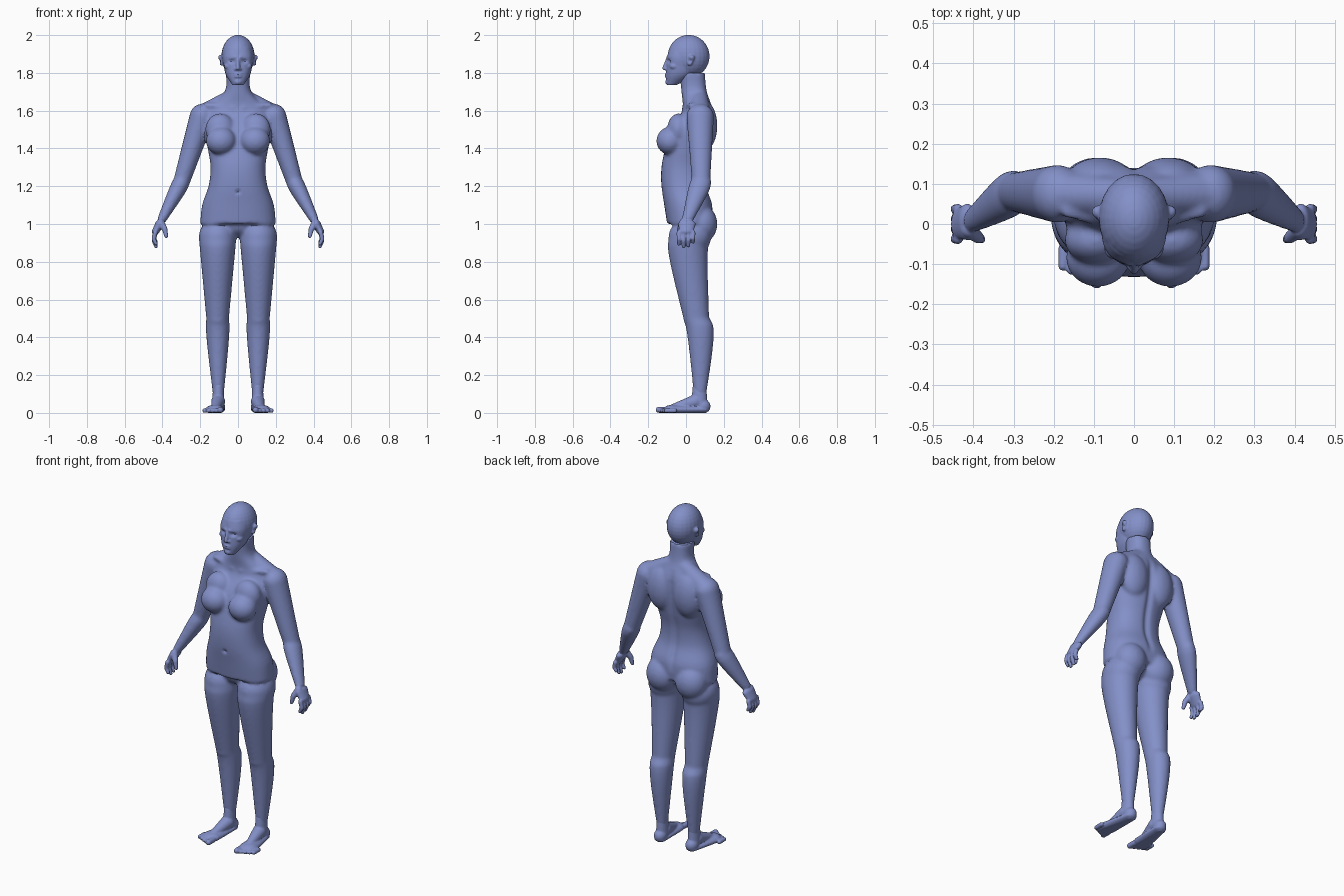
import bpy, bmesh
from math import sin, cos, pi, exp, sqrt
from mathutils import Vector, Matrix

cube = bpy.data.objects.get("Cube")
if cube:
    bpy.data.objects.remove(cube)

skin = bpy.data.materials.new("periwinkle skin")
skin.use_nodes = True
skin.diffuse_color = (.23, .28, .58, 1)
skin.node_tree.nodes["Principled BSDF"].inputs["Base Color"].default_value = skin.diffuse_color

RIGHTWARD, FORWARD, UP = Matrix.Identity(3)


def tube(bm, slices, sides=28, power=2):
    """Closed tube through slices given as (centre, across, along)."""
    rings = []
    for centre, across, along in slices:
        ring = []
        for k in range(sides):
            c, s = cos(2 * pi * k / sides), sin(2 * pi * k / sides)
            fit = (abs(c) ** power + abs(s) ** power) ** (-1 / power)
            ring.append(bm.verts.new(centre + across * (c * fit) + along * (s * fit)))
        rings.append(ring)
    for lower, upper in zip(rings, rings[1:]):
        for k in range(sides):
            bm.faces.new((lower[k - 1], lower[k], upper[k], upper[k - 1]))
    bm.faces.new(rings[0])
    bm.faces.new(rings[-1])


def profile(bm, bottom, step, widths, fronts, backs):
    """Level slices at even heights, eased between the given profiles."""
    keys = [Vector((bottom + step * i, *key)) for i, key in enumerate(zip(widths, fronts, backs))]
    slices = []
    for i, (a, b) in enumerate(zip(keys, keys[1:])):
        leave = (b - keys[max(i - 1, 0)]) / 2
        arrive = (keys[min(i + 2, len(keys) - 1)] - a) / 2
        for t in (0, .25, .5, .75, 1):
            ease = t * t * (3 - 2 * t)
            key = a.lerp(b, ease) + leave * t * (1 - t) ** 2 - arrive * t * t * (1 - t)
            z, width, front, back = key
            if t < 1 or b is keys[-1]:
                slices.append((Vector((0, (front + back) / 2, z)),
                               RIGHTWARD * width, FORWARD * (back - front) / 2))
    tube(bm, slices, sides=40, power=2.3)


def ball(bm, centre, radii):
    place = Matrix.Translation(centre) @ Matrix.Diagonal((*radii, 1))
    bmesh.ops.create_uvsphere(bm, u_segments=24, v_segments=16, radius=1, matrix=place)


def limb(bm, start, end, thick, thin, depth=1, bulge=0, bow=0):
    """Round-ended taper; depth flattens it, bulge swells it, bow bends it along y."""
    start, end = Vector(start), Vector(end)
    path = end - start
    ref = UP if abs(path.y) > abs(path.z) else FORWARD
    along = (ref - path * path.dot(ref) / path.length_squared).normalized()
    across = along.cross(path).normalized()
    slices = []
    steps = 12
    for i in range(steps + 1):
        t = i / steps
        swell = sin(pi * sqrt(t))
        r = thick + (thin - thick) * t + bulge * swell
        slices.append((start.lerp(end, t) + FORWARD * bow * swell, across * r, along * r * depth))
    tube(bm, slices)
    for centre, r in ((start, thick), (end, thin)):
        ball(bm, centre, (Vector((1, 1, 1)) + ref * (depth - 1)) * r)


def mirror(bm):
    """Add the right-hand twin of everything built so far."""
    twin = bmesh.ops.duplicate(bm, geom=bm.verts[:] + bm.edges[:] + bm.faces[:])
    for item in twin["geom"]:
        if isinstance(item, bmesh.types.BMVert):
            item.co.x *= -1


def finish(bm, name, voxel, smoothing, detail=None):
    """Fuse the overlapping forms into one skin, then press in details."""
    bmesh.ops.recalc_face_normals(bm, faces=bm.faces)
    mesh = bpy.data.meshes.new(name)
    bm.to_mesh(mesh)
    bm.free()
    part = bpy.data.objects.new(name, mesh)
    bpy.context.collection.objects.link(part)
    bpy.context.view_layer.objects.active = part
    part.select_set(True)
    fuse = part.modifiers.new("fuse", 'REMESH')
    fuse.mode, fuse.voxel_size = 'VOXEL', voxel
    soften = part.modifiers.new("soften", 'SMOOTH')
    soften.iterations = smoothing
    for modifier in ("fuse", "soften"):
        bpy.ops.object.modifier_apply(modifier=modifier)
    for vertex in part.data.vertices:
        if detail:
            detail(vertex.co)
        vertex.co.z = max(vertex.co.z, 0)
    part.data.materials.clear()
    part.data.materials.append(skin)
    bpy.ops.object.shade_smooth_by_angle()
    part.select_set(False)


def finish_pair(bm, name, voxel, smoothing):
    """Finish a left part and its mirrored right twin."""
    twin = bm.copy()
    bmesh.ops.scale(twin, vec=(-1, 1, 1), verts=twin.verts)
    finish(bm, "left_" + name, voxel, smoothing)
    finish(twin, "right_" + name, voxel, smoothing)


def dent(x, z, size):
    return exp(-(x * x + z * z) / size ** 2)


# Joints of the left side
shoulder, elbow, wrist = (.19, .075, 1.57), (.3, .08, 1.22), (.4, .01, 1.03)
hip, knee, ankle = (.108, .02, .93), (.108, .055, .5), (.104, .074, .08)

# Body: limbs and paired muscle forms, then the trunk
bm = bmesh.new()
limb(bm, shoulder, elbow, thick=.066, thin=.044, depth=1.1)
limb(bm, elbow, wrist, thick=.044, thin=.025, depth=1.25, bulge=.004)
limb(bm, hip, knee, thick=.1, thin=.06, depth=1.13, bow=-.015)
limb(bm, knee, ankle, thick=.06, thin=.027, depth=1.15, bulge=.008, bow=.018)
ball(bm, centre=(.095, .083, 1), radii=(.092, .083, .1))      # buttock
ball(bm, centre=(.09, -.084, 1.44), radii=(.08, .073, .074))  # breast
ball(bm, centre=(.095, -.04, 1.5), radii=(.078, .06, .085))   # upper chest
ball(bm, centre=(.085, .1, 1.52), radii=(.09, .066, .13))     # shoulder blade
limb(bm, (.04, .07, 1.665), shoulder, thick=.045, thin=.06)   # trapezius
limb(bm, (.025, -.01, 1.615), (.17, .03, 1.63), thick=.013, thin=.013)  # collar bone
mirror(bm)
ball(bm, centre=(0, .02, 1), radii=(.15, .09, .07))           # pelvis
profile(bm, bottom=1, step=.1,
        widths=(.2, .19, .156, .145, .16, .175, .16, .07, .064),
        fronts=(-.1, -.115, -.13, -.13, -.11, -.08, -.02, -.024, -.035),
        backs=(.135, .14, .108, .108, .13, .145, .145, .11, .1))


def body_details(p):
    if p.y > .05:       # spine groove
        fade = min(1, (p.z - 1.05) * 12, (1.66 - p.z) * 12)
        p.y -= .012 * dent(p.x, 0, .018) * max(fade, 0)
    elif p.y < 0:       # navel
        p.y += .012 * dent(p.x, p.z - 1.17, .01)


finish(bm, "body", voxel=.009, smoothing=6, detail=body_details)

# Head: paired features, then skull, face, nose and lips
bm = bmesh.new()
limb(bm, (.012, -.096, 1.882), (.055, -.073, 1.886), thick=.009, thin=.008)  # brow
ball(bm, centre=(.011, -.104, 1.82), radii=(.009, .01, .008))     # nostril
ball(bm, centre=(.052, -.062, 1.835), radii=(.022, .025, .018))   # cheekbone
limb(bm, (.09, .03, 1.88), (.086, .02, 1.85), thick=.016, thin=.012)  # ear
mirror(bm)
ball(bm, centre=(0, .014, 1.888), radii=(.088, .111, .113))       # skull
profile(bm, bottom=1.735, step=.05,
        widths=(.028, .062, .075, .081, .07),
        fronts=(-.1, -.105, -.103, -.1, -.085),
        backs=(-.05, .03, .06, .07, .07))
limb(bm, (0, -.1, 1.87), (0, -.115, 1.825), thick=.008, thin=.011)  # nose
for lip_height in (1.78, 1.792):
    ball(bm, centre=(0, -.102, lip_height), radii=(.022, .011, .006))
ball(bm, centre=(0, -.096, 1.752), radii=(.02, .014, .015))       # chin


def head_details(p):
    if p.y < 0:             # eye sockets
        p.y += .013 * dent((abs(p.x) - .034) / 1.5, p.z - 1.862, .011)
    if abs(p.x) > .088:     # ear hollows
        p.x *= 1 - .09 * dent(p.y - .023, p.z - 1.864, .011)


finish(bm, "head", voxel=.0045, smoothing=4, detail=head_details)

# Hand: palm, four fingers from front to back, thumb
bm = bmesh.new()
limb(bm, elbow, wrist, thick=.03, thin=.024, depth=1.25)
limb(bm, (.415, .005, 1), (.437, 0, .96), thick=.023, thin=.019, depth=2)
for i, length in enumerate((.07, .085, .08, .06)):
    y = (i - 1.5) * .025
    middle = Vector((.446, y, .955 - length / 2))
    limb(bm, (.438, y, .955), middle, thick=.0125, thin=.0115)
    limb(bm, middle, (.434, y, .965 - length), thick=.0115, thin=.0095)
thumb = (.388, -.034, .972)
limb(bm, (.41, -.015, 1.01), thumb, thick=.02, thin=.015)
limb(bm, thumb, (.38, -.038, .935), thick=.0145, thin=.0105)
finish_pair(bm, "hand", voxel=.0045, smoothing=3)

# Foot: ankle, heel, sole, instep and five toes from big to small
bm = bmesh.new()
limb(bm, (.104, .072, .14), (.104, .07, .05), thick=.028, thin=.033, depth=1.3)
ball(bm, centre=(.104, .09, .035), radii=(.035, .04, .038))
limb(bm, (.104, .09, .018), (.122, -.07, .018), thick=.035, thin=.05, depth=.5)
limb(bm, (.105, .05, .06), (.12, -.08, .022), thick=.037, thin=.02)
for i in range(5):
    r = .012 if i else .016
    root = Vector((.093 + .021 * i, -.1 + .01 * i, r))
    limb(bm, root, root - FORWARD * .045, thick=r, thin=r)
finish_pair(bm, "foot", voxel=.0045, smoothing=3)
